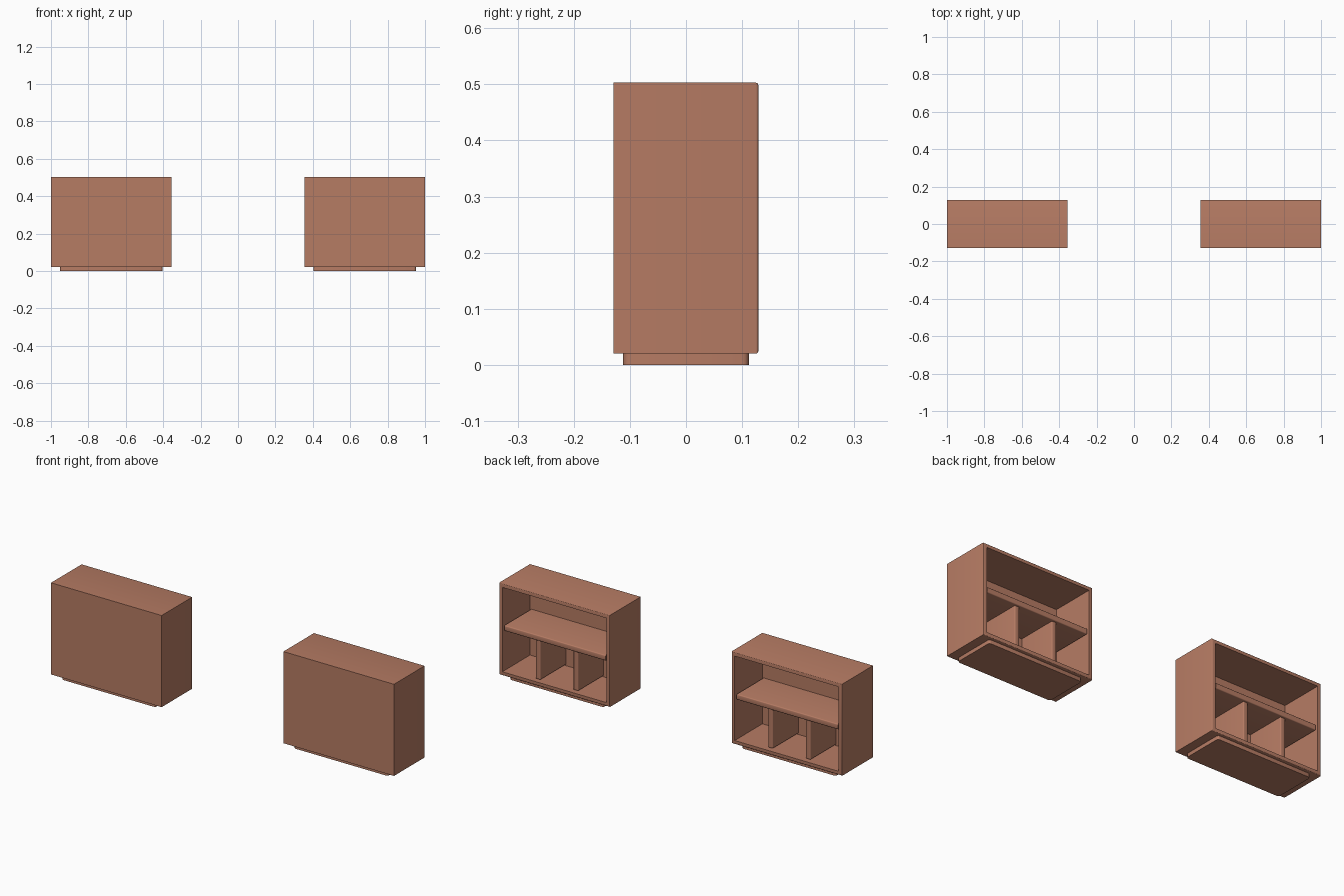
import bpy, bmesh

if "Cube" in bpy.data.objects:
    bpy.data.objects.remove(bpy.data.objects["Cube"])

mat = bpy.data.materials.new("warm_brown_wood")
mat.diffuse_color = (0.47, 0.20, 0.127, 1)
mat.use_nodes = True
mat.node_tree.nodes["Principled BSDF"].inputs["Base Color"].default_value = mat.diffuse_color

W, D = 0.645, 0.258          # cabinet width and depth
Z0, Z1 = 0.02, 0.503         # body bottom and top
T = 0.027                    # board thickness
YF, YB = -D / 2, D / 2       # closed front, open back


def make_box(bm, x0, x1, y0, y1, z0, z1):
    bmesh.ops.create_cube(bm, size=1)
    for v in bm.verts:
        v.co.x = x1 if v.co.x > 0 else x0
        v.co.y = y1 if v.co.y > 0 else y0
        v.co.z = z1 if v.co.z > 0 else z0


def finish(bm, name, cx):
    bmesh.ops.recalc_face_normals(bm, faces=bm.faces)
    me = bpy.data.meshes.new(name)
    bm.to_mesh(me)
    bm.free()
    ob = bpy.data.objects.new(name, me)
    ob.location.x = cx
    me.materials.append(mat)
    bpy.context.collection.objects.link(ob)
    bpy.ops.object.select_all(action='DESELECT')
    ob.select_set(True)
    bpy.context.view_layer.objects.active = ob
    bpy.ops.object.shade_smooth_by_angle(angle=0.6)


def board(name, cx, dims, radius, rule):
    """Box with rounded edges where rule(edge middle, edge direction) holds."""
    bm = bmesh.new()
    make_box(bm, *dims)
    edges = [e for e in bm.edges
             if rule((e.verts[0].co + e.verts[1].co) / 2, e.verts[0].co - e.verts[1].co)]
    bmesh.ops.bevel(bm, geom=edges, offset=radius, segments=3, profile=0.5, affect='EDGES')
    finish(bm, name, cx)


for side, cx in (("left", -1 + W / 2), ("right", 1 - W / 2)):
    # hollow body: box with the back face inset and pushed inward
    bm = bmesh.new()
    make_box(bm, -W / 2, W / 2, YF, YB, Z0, Z1)
    bm.normal_update()
    back = max(bm.faces, key=lambda f: f.calc_center_median().y)
    rim = list(back.edges)
    bmesh.ops.inset_region(bm, faces=[back], thickness=T)
    ext = bmesh.ops.extrude_discrete_faces(bm, faces=[back])
    for v in ext["faces"][0].verts:
        v.co.y = YF + T
    bmesh.ops.bevel(bm, geom=rim, offset=0.005, segments=3, profile=0.5, affect='EDGES')
    finish(bm, side + "_cabinet_body", cx)

    # shelf across the cavity
    ix = W / 2 - T
    board(side + "_shelf", cx, (-ix, ix, YF + T, YB - 0.006, 0.254, 0.283), 0.005,
          lambda m, d: m.y > 0.1 and abs(d.x) > 0.01)

    # two upright dividers under the shelf
    for i, dx in enumerate((-0.112, 0.108)):
        board(f"{side}_divider_{i + 1}", cx,
              (dx - 0.014, dx + 0.014, YF + T, YB - 0.018, Z0 + T, 0.254), 0.005,
              lambda m, d: m.y > 0.1 and abs(d.z) > 0.01)

    # plinth
    board(side + "_plinth", cx, (-0.274, 0.274, -0.112, 0.112, 0, Z0), 0.012,
          lambda m, d: abs(d.z) > 0.001)
